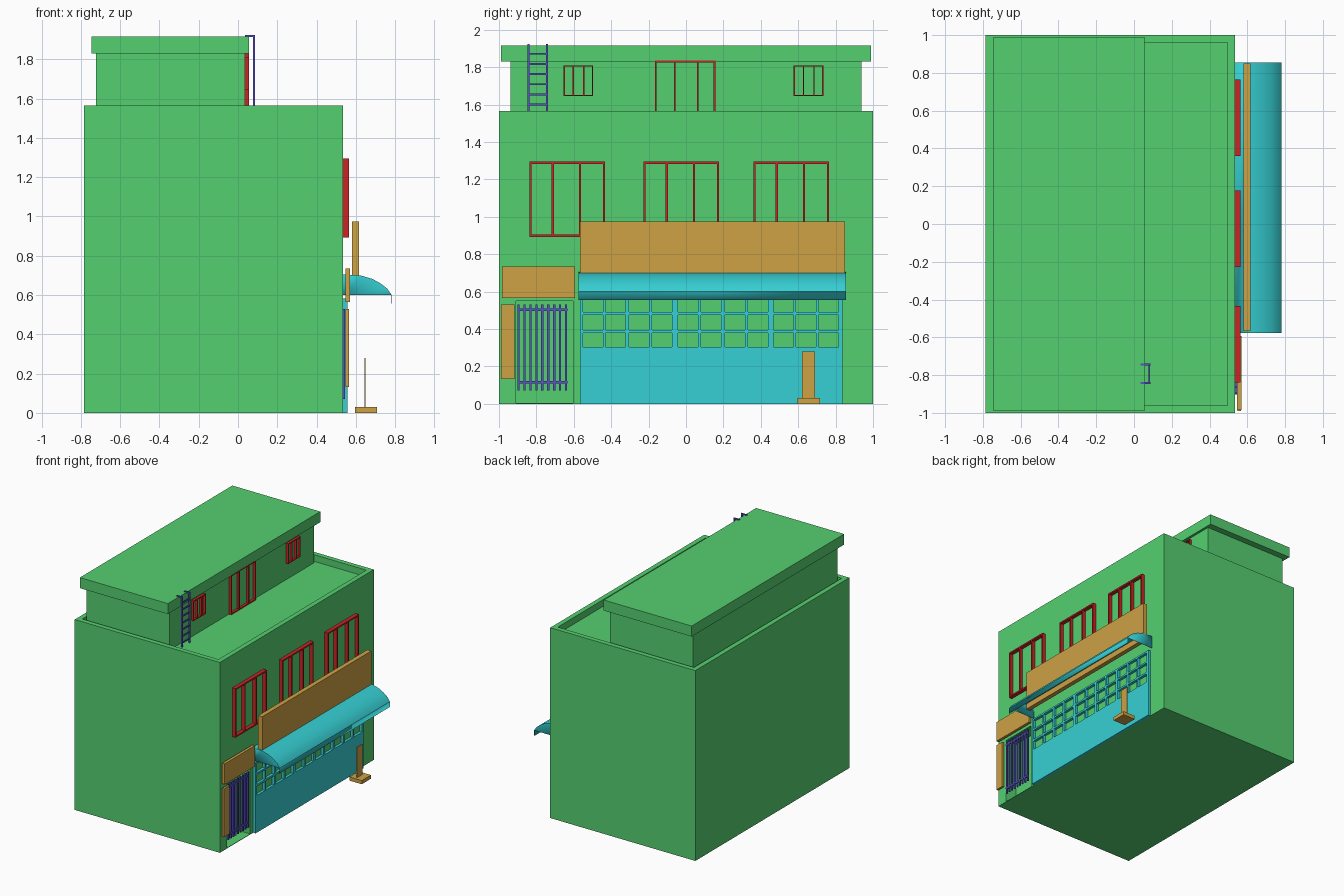
import bpy, bmesh

if "Cube" in bpy.data.objects:
    bpy.data.objects.remove(bpy.data.objects["Cube"])


def material(name, rgb):
    m = bpy.data.materials.new(name)
    m.use_nodes = True
    m.diffuse_color = (*rgb, 1)
    m.node_tree.nodes["Principled BSDF"].inputs["Base Color"].default_value = (*rgb, 1)
    return m


GREEN = material("wall_green", (0.09, 0.63, 0.16))
TEAL = material("shop_teal", (0.037, 0.63, 0.66))
OCHRE = material("sign_ochre", (0.61, 0.36, 0.058))
RED = material("frame_red", (0.6, 0.018, 0.018))
PURPLE = material("iron_purple", (0.1, 0.085, 0.58))


def finish(name, bm, mat):
    bmesh.ops.recalc_face_normals(bm, faces=bm.faces)
    mesh = bpy.data.meshes.new(name)
    bm.to_mesh(mesh)
    bm.free()
    mesh.materials.append(mat)
    ob = bpy.data.objects.new(name, mesh)
    bpy.context.scene.collection.objects.link(ob)
    return ob


def add_box(bm, x, y, z):
    """Add a box given (low, high) ranges on each axis."""
    verts = bmesh.ops.create_cube(bm, size=1)["verts"]
    for v in verts:
        v.co = [r[0] if c < 0 else r[1] for c, r in zip(v.co, (x, y, z))]
    return verts


def boxes(name, mat, *ranges):
    bm = bmesh.new()
    for r in ranges:
        add_box(bm, *r)
    return finish(name, bm, mat)


def span(mid, width):
    return (mid - width / 2, mid + width / 2)


WALL = 0.535      # street wall plane
FLOOR = 1.51      # roof terrace level

# Main block with a sunken terrace behind a parapet
bm = bmesh.new()
add_box(bm, (-0.785, WALL), (-1, 1), (0, 1.565))
bm.faces.ensure_lookup_table()
top = max(bm.faces, key=lambda f: f.calc_center_median().z)
bmesh.ops.inset_region(bm, faces=[top], thickness=0.057)
low = bmesh.ops.extrude_discrete_faces(bm, faces=[top])["faces"][0]
for v in low.verts:
    v.co.z = FLOOR
building = finish("main_building", bm, GREEN)

# Entrance recess cut into the street wall
cutter = boxes("entrance_cutter", GREEN, ((0.435, 0.7), (-0.91, -0.605), (0.004, 0.55)))
cutter.hide_render = True
cut = building.modifiers.new("entrance", "BOOLEAN")
cut.operation = "DIFFERENCE"
cut.solver = "EXACT"
cut.object = cutter
bpy.context.view_layer.objects.active = building
bpy.ops.object.modifier_apply(modifier=cut.name)
bpy.data.objects.remove(cutter)

# Penthouse and its overhanging roof slab
boxes("penthouse", GREEN, ((-0.722, 0.035), (-0.937, 0.937), (FLOOR, 1.84)))
boxes("penthouse_roof", GREEN, ((-0.745, 0.055), (-0.99, 0.99), (1.83, 1.917)))


def window(name, x, y, z, mullions, bar):
    """Rectangular frame with upright mullions."""
    parts = [(x, span(p, bar), z) for p in (y[0] + bar / 2, *mullions, y[1] - bar / 2)]
    parts += [(x, y, (z[0], z[0] + bar)), (x, y, (z[1] - bar, z[1]))]
    boxes(name, RED, *parts)


# First floor windows
for side, y in (("right", -0.838), ("middle", -0.228), ("left", 0.36)):
    window("window_" + side, (WALL, 0.565), (y, y + 0.405), (0.893, 1.295),
           (y + 0.125, y + 0.271), 0.012)

# Penthouse windows and glazed door
for side, y in (("right", -0.654), ("left", 0.576)):
    window("penthouse_window_" + side, (0.035, 0.055), (y, y + 0.158), (1.645, 1.81),
           (y + 0.052, y + 0.108), 0.007)
window("penthouse_door", (0.035, 0.056), (-0.167, 0.157), (FLOOR, 1.835), (-0.06, 0.063), 0.009)

# Shop front: solid lower panel with a lattice of openings above
columns = [span(c, 0.107) for c in
           (-0.497, -0.377, -0.251, -0.128, 0.011, 0.134, 0.262, 0.385, 0.52, 0.642, 0.762)]
rows = [(0.305, 0.38), (0.396, 0.476), (0.49, 0.568)]
shop_x, shop_y, shop_top = (WALL, 0.557), (-0.567, 0.838), 0.582
y_edges = [shop_y[0], *[e for c in columns for e in c], shop_y[1]]
z_edges = [0, *[e for r in rows for e in r], shop_top]
lattice = [(shop_x, shop_y, r) for r in zip(z_edges[::2], z_edges[1::2])]
lattice += [(shop_x, c, (rows[0][0], shop_top)) for c in zip(y_edges[::2], y_edges[1::2])]
boxes("shop_front", TEAL, *lattice)

# Curved awning: open-bottomed sheet with end caps and a hanging valance
curve = [(WALL, 0.704), (0.626, 0.699), (0.684, 0.682), (0.727, 0.658), (0.76, 0.632), (0.782, 0.6)]
bm = bmesh.new()
ends = []
for y in (-0.576, 0.856):
    ends.append([bm.verts.new((x, y, z)) for x, z in curve + [(0.782, 0.556)]])
    corner = bm.verts.new((WALL, y, 0.6))
    bm.faces.new(ends[-1][:len(curve)] + [corner])
a, b = ends
for i in range(len(a) - 1):
    bm.faces.new((a[i], a[i + 1], b[i + 1], b[i]))
awning = finish("awning", bm, TEAL)
solid = awning.modifiers.new("thickness", "SOLIDIFY")
solid.thickness = 0.004
bpy.ops.object.select_all(action="DESELECT")
bpy.context.view_layer.objects.active = awning
awning.select_set(True)
bpy.ops.object.shade_smooth_by_angle(angle=0.5)

# Blank sign boards
boxes("main_sign", OCHRE, ((0.58, 0.617), (-0.566, 0.85), (0.65, 0.975)))
boxes("entrance_sign", OCHRE, ((0.546, 0.569), (-0.985, -0.593), (0.565, 0.735)))
boxes("side_sign", OCHRE, ((0.548, 0.566), (-0.99, -0.918), (0.133, 0.53)))

# Free-standing board on a foot
boxes("standing_sign", OCHRE,
      ((0.595, 0.708), (0.597, 0.717), (0, 0.03)),
      ((0.645, 0.65), (0.62, 0.69), (0.03, 0.28)))

# Entrance gate
gate_x = (0.532, 0.544)
gate = [(gate_x, span(-0.895 + 0.0317 * i, 0.012), (0.07, 0.53)) for i in range(9)]
gate += [(gate_x, (-0.902, -0.634), span(z, 0.014)) for z in (0.115, 0.503)]
boxes("entrance_gate", PURPLE, *gate)

# Roof ladder with hooked rails
ladder = []
for y in (-0.842, -0.744):
    ladder.append(((0.076, 0.087), span(y, 0.011), (FLOOR, 1.922)))
    ladder.append(((0.035, 0.087), span(y, 0.011), (1.913, 1.924)))
ladder += [((0.077, 0.086), (-0.842, -0.744), span(1.545 + 0.0545 * i, 0.01)) for i in range(7)]
boxes("roof_ladder", PURPLE, *ladder)
